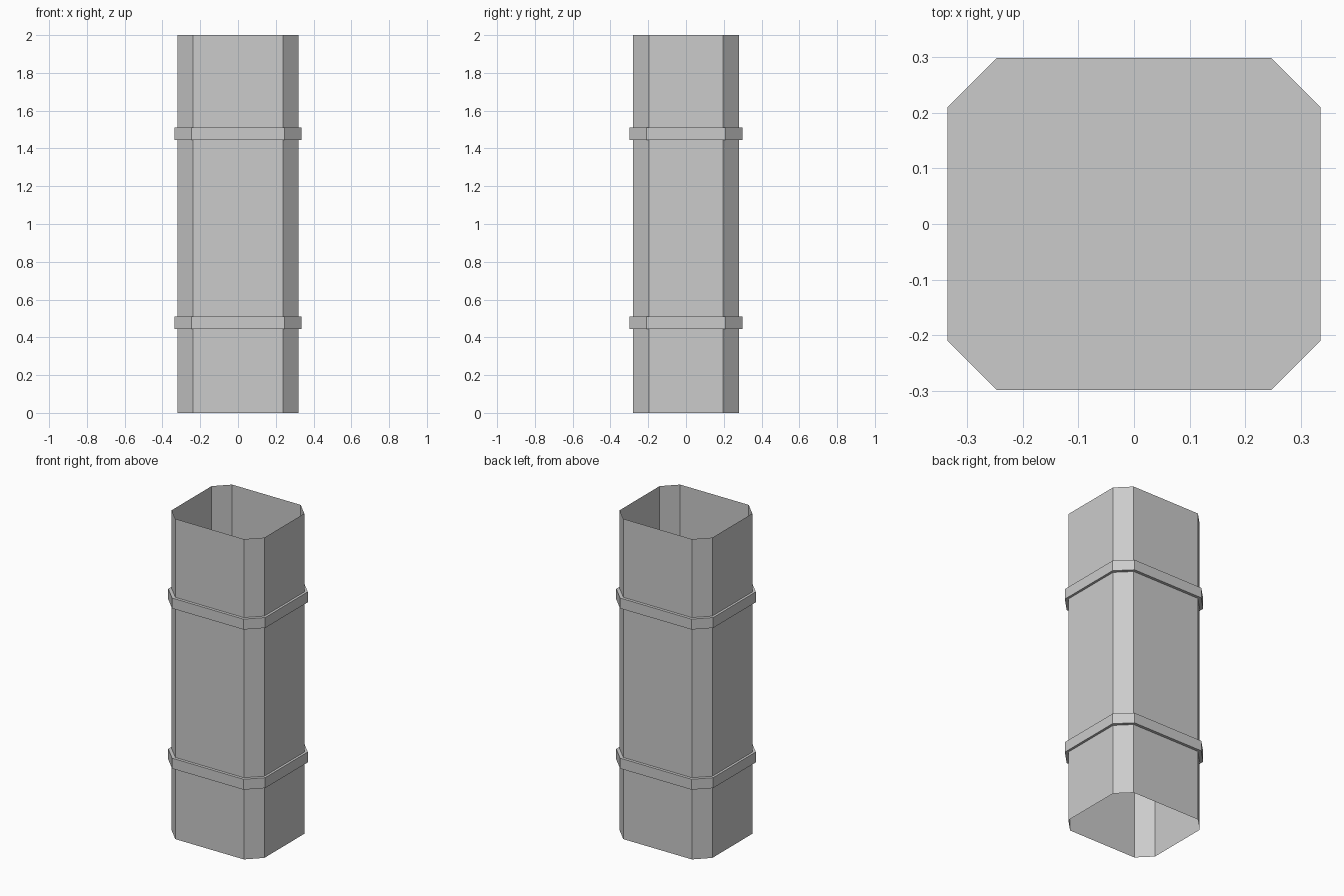
import bpy
import bmesh

cube = bpy.data.objects.get("Cube")
if cube:
    bpy.data.objects.remove(cube, do_unlink=True)

GREY = (0.6, 0.6, 0.6, 1.0)
grey = bpy.data.materials.new("plain grey")
grey.use_nodes = True
grey.diffuse_color = GREY
grey.node_tree.nodes["Principled BSDF"].inputs["Base Color"].default_value = GREY


def octagon_prism(name, half_x, half_y, cut, bottom, top, capped):
    """Upright prism with a chamfered rectangle as its outline."""
    outline = []
    for sx, sy in ((1, 1), (-1, 1), (-1, -1), (1, -1)):
        corner = [(sx * half_x, sy * (half_y - cut)), (sx * (half_x - cut), sy * half_y)]
        outline += corner if sx == sy else corner[::-1]
    bm = bmesh.new()
    low = [bm.verts.new((x, y, bottom)) for x, y in outline]
    high = [bm.verts.new((x, y, top)) for x, y in outline]
    for i in range(len(outline)):
        j = (i + 1) % len(outline)
        bm.faces.new((low[i], low[j], high[j], high[i]))
    if capped:
        bm.faces.new(high)
        bm.faces.new(low[::-1])
    mesh = bpy.data.meshes.new(name)
    bm.to_mesh(mesh)
    bm.free()
    mesh.materials.append(grey)
    obj = bpy.data.objects.new(name, mesh)
    bpy.context.collection.objects.link(obj)
    return obj


# Thin open-ended shaft
octagon_prism("shaft", 0.32, 0.28, 0.083, 0.0, 2.0, False)

# Solid collars crossing the shaft
for name, base in (("lower_collar", 0.445), ("upper_collar", 1.445)):
    octagon_prism(name, 0.335, 0.298, 0.088, base, base + 0.065, True)
